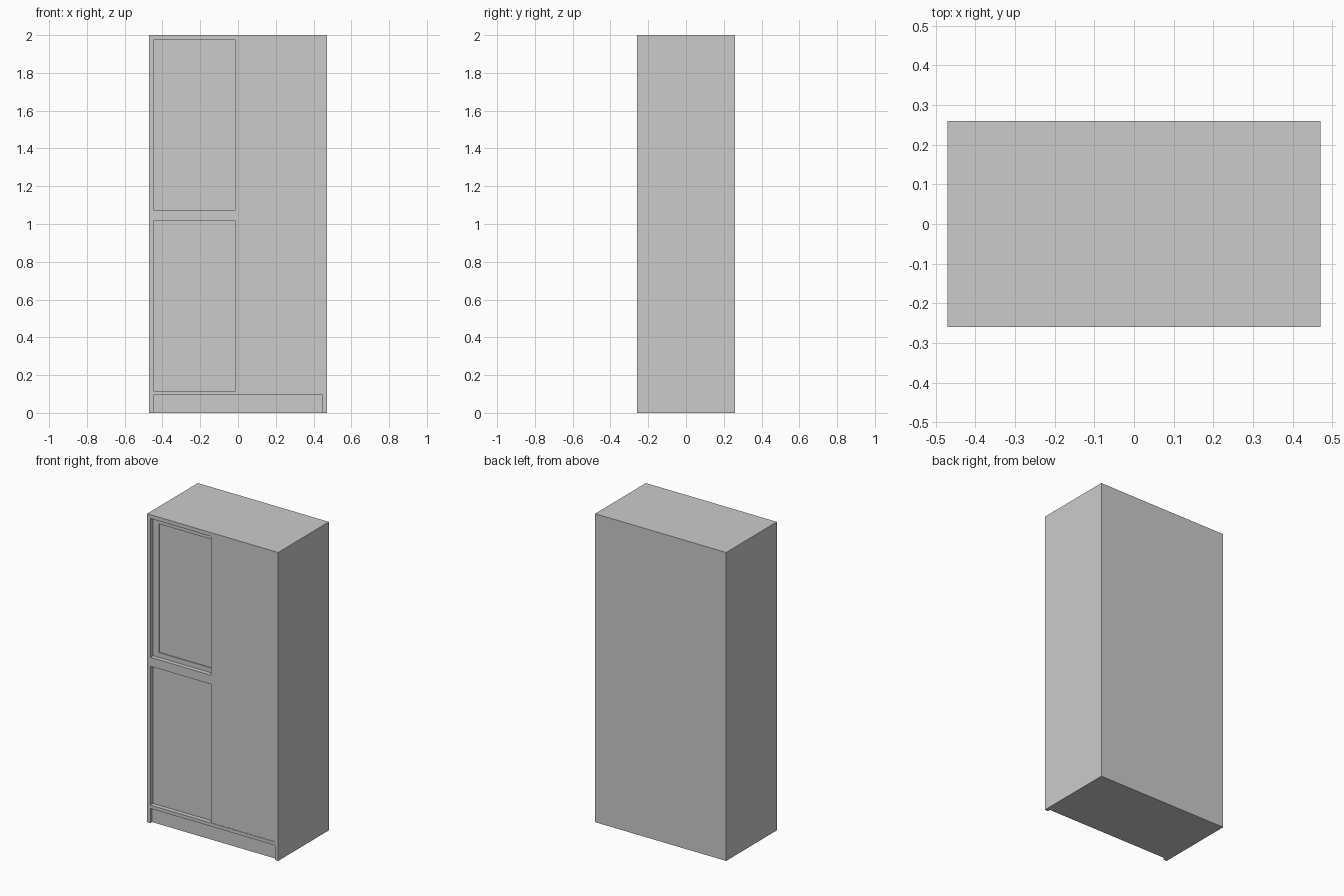
import bpy, bmesh

if "Cube" in bpy.data.objects:
    bpy.data.objects.remove(bpy.data.objects["Cube"])

W, D, H = 0.94, 0.52, 2.0      # overall size
F, B = -D / 2, D / 2           # front and back planes
T = 0.023                      # board thickness
IN = W / 2 - T                 # inner half width


def box(name, x0, x1, y0, y1, z0, z1):
    bm = bmesh.new()
    bmesh.ops.create_cube(bm, size=1)
    for v in bm.verts:
        v.co = ((x0 + x1) / 2 + v.co.x * (x1 - x0),
                (y0 + y1) / 2 + v.co.y * (y1 - y0),
                (z0 + z1) / 2 + v.co.z * (z1 - z0))
    me = bpy.data.meshes.new(name)
    bm.to_mesh(me)
    bm.free()
    ob = bpy.data.objects.new(name, me)
    bpy.context.collection.objects.link(ob)
    return ob


# Carcass: sides, top, back, middle shelf, floor board
for side, s in (("left", -1), ("right", 1)):
    a, b = sorted((s * IN, s * W / 2))
    box(side + "_side_panel", a, b, F, B, 0, H)
box("top_board", -IN, IN, F, B, 1.975, H)
box("back_panel", -IN, IN, B - 0.02, B, 0, 1.975)
box("middle_shelf", -IN, IN, F, B - 0.02, 1.017, 1.075)
box("floor_board", -IN, IN, F, B - 0.02, 0.095, 0.117)

# Recessed plinth closing the underside
box("plinth", -IN, IN, F + 0.018, B - 0.02, 0, 0.095)

# Front sliding doors on the right half
box("upper_right_door", -0.013, IN, F, F + 0.025, 1.075, 1.975)
box("lower_right_door", -0.013, IN, F + 0.003, F + 0.027, 0.117, 1.017)

# Rear sliding doors on the left half, overlapping behind the front ones
Y0, Y1 = F + 0.029, F + 0.053
box("lower_left_door", -IN, 0.02, Y0, Y1, 0.117, 1.017)

# Upper left door: frame with an inset pane
box("door_frame_left", -IN, -0.405, Y0, Y1, 1.075, 1.975)
box("door_frame_right", -0.025, 0.02, Y0, Y1, 1.075, 1.975)
box("door_frame_bottom", -0.405, -0.025, Y0, Y1, 1.075, 1.105)
box("door_frame_top", -0.405, -0.025, Y0, Y1, 1.94, 1.975)
box("door_pane", -0.405, -0.025, Y0 + 0.007, Y1 - 0.007, 1.105, 1.94)
